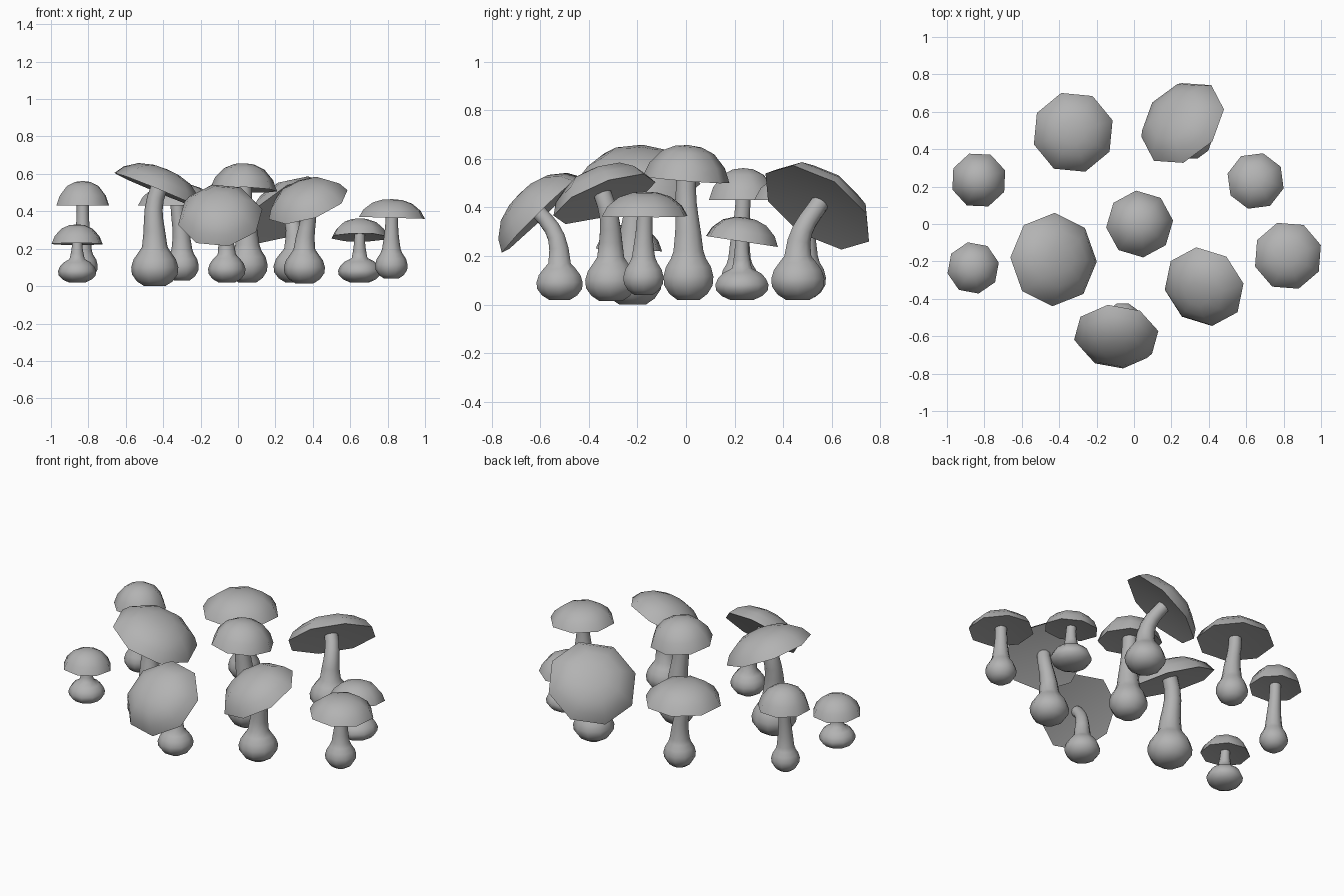
import bpy
import bmesh
from math import cos, sin, pi, radians, sqrt
from mathutils import Vector

cube = bpy.data.objects.get("Cube")
if cube:
    bpy.data.objects.remove(cube, do_unlink=True)

CAP_SIDES = 8
STEM_SIDES = 10
UP = Vector((0, 0, 1))

# One plain grey for everything
grey = bpy.data.materials.new("plain_grey")
grey.use_nodes = True
colour = (0.45, 0.45, 0.45, 1)
grey.diffuse_color = colour
grey.node_tree.nodes["Principled BSDF"].inputs["Base Color"].default_value = colour


def add_ring(bm, centre, normal, radius, sides, phase=0.0):
    """Regular ring of vertices, square to the given normal."""
    turn = UP.rotation_difference(normal)
    ring = []
    for i in range(sides):
        angle = phase + 2 * pi * i / sides
        offset = Vector((cos(angle), sin(angle), 0)) * radius
        ring.append(bm.verts.new(centre + turn @ offset))
    return ring


def bridge(bm, lower, upper):
    count = len(lower)
    for i in range(count):
        j = (i + 1) % count
        bm.faces.new((lower[i], lower[j], upper[j], upper[i]))


def fan(bm, ring, tip):
    vert = bm.verts.new(tip)
    for i in range(len(ring)):
        bm.faces.new((ring[i], ring[(i + 1) % len(ring)], vert))


def finish(bm, name):
    bmesh.ops.recalc_face_normals(bm, faces=bm.faces)
    mesh = bpy.data.meshes.new(name)
    bm.to_mesh(mesh)
    bm.free()
    mesh.materials.append(grey)
    obj = bpy.data.objects.new(name, mesh)
    bpy.context.collection.objects.link(obj)
    bpy.ops.object.select_all(action="DESELECT")
    obj.select_set(True)
    bpy.context.view_layer.objects.active = obj
    bpy.ops.object.shade_smooth_by_angle(angle=radians(60))


def make_cap(name, centre, normal, radius, height, phase):
    bm = bmesh.new()
    # Domed top, as fractions of radius and height
    profile = [(1, 0), (0.87, 0.41), (0.6, 0.79), (0.3, 0.96)]
    rings = [add_ring(bm, centre + normal * height * h, normal, radius * r,
                      CAP_SIDES, phase) for r, h in profile]
    for lower, upper in zip(rings, rings[1:]):
        bridge(bm, lower, upper)
    fan(bm, rings[-1], centre + normal * height)
    # Shallow hollow underside
    fan(bm, rings[0], centre + normal * height * 0.2)
    finish(bm, name)


def make_stem(name, foot, bulb_height, bulb_radius, top, normal):
    bm = bmesh.new()
    # Round bulb standing upright
    profile = [(0, 0.45), (0.12, 0.76), (0.3, 0.97), (0.48, 1),
               (0.68, 0.9), (0.85, 0.7)]
    rings = [add_ring(bm, foot + UP * bulb_height * h, UP, bulb_radius * r,
                      STEM_SIDES) for h, r in profile]
    # Curved stalk that leans over into the cap
    thick = bulb_height * 0.24
    start = foot + UP * bulb_height
    reach = (top - start).length * 0.45
    a, b = start + UP * reach, top - normal * reach
    steps = 5
    for i in range(steps + 1):
        t = i / steps
        s = 1 - t
        point = start * s**3 + a * 3*s*s*t + b * 3*s*t*t + top * t**3
        slope = (a - start) * s*s + (b - a) * 2*s*t + (top - b) * t*t
        flare = 1 + 0.35 * s**3 - 0.12 * t
        rings.append(add_ring(bm, point, slope.normalized(), thick * flare,
                              STEM_SIDES))
    for lower, upper in zip(rings, rings[1:]):
        bridge(bm, lower, upper)
    fan(bm, rings[0], foot)
    bm.faces.new(rings[-1])
    finish(bm, name)


def mushroom(place, foot, bulb, cap, size, lean=(0, 0), phase=0):
    """foot: bulb bottom; bulb: height, radius; cap: rim centre;
    size: cap radius, height; lean: sideways part of the cap direction."""
    normal = Vector((*lean, sqrt(1 - lean[0]**2 - lean[1]**2)))
    centre = Vector(cap)
    make_cap(place + "_mushroom_cap", centre, normal, *size, radians(phase))
    make_stem(place + "_mushroom_stem", Vector(foot), *bulb,
              centre + normal * size[1] * 0.3, normal)


# Upright mushrooms
mushroom("middle", foot=(0.05, 0.01, 0.02), bulb=(0.2, 0.108),
         cap=(0.03, 0, 0.515), size=(0.18, 0.142), lean=(0.04, 0.08), phase=6)
mushroom("back_right", foot=(-0.3, 0.49, 0.03), bulb=(0.17, 0.09),
         cap=(-0.325, 0.49, 0.43), size=(0.22, 0.12), phase=17)
mushroom("far_right_back", foot=(-0.83, 0.22, 0.04), bulb=(0.15, 0.08),
         cap=(-0.83, 0.235, 0.43), size=(0.15, 0.132), phase=20)
mushroom("far_right_front", foot=(-0.86, -0.24, 0.02), bulb=(0.125, 0.102),
         cap=(-0.86, -0.235, 0.225), size=(0.14, 0.105), lean=(0, 0.04),
         phase=12)
mushroom("far_left_back", foot=(0.65, 0.23, 0.02), bulb=(0.13, 0.115),
         cap=(0.65, 0.23, 0.26), size=(0.155, 0.1), lean=(0, 0.15), phase=-15)
mushroom("far_left_front", foot=(0.82, -0.175, 0.04), bulb=(0.155, 0.087),
         cap=(0.823, -0.17, 0.365), size=(0.185, 0.1), lean=(0.03, 0),
         phase=18)

# Leaning mushrooms
mushroom("large_right", foot=(-0.445, -0.22, 0), bulb=(0.21, 0.126),
         cap=(-0.43, -0.19, 0.51), size=(0.25, 0.125), lean=(0.38, 0.04),
         phase=-2)
mushroom("front_left", foot=(0.355, -0.31, 0.015), bulb=(0.18, 0.11),
         cap=(0.375, -0.335, 0.435), size=(0.225, 0.125), lean=(-0.3, -0.35),
         phase=8)
mushroom("front", foot=(-0.06, -0.52, 0.02), bulb=(0.15, 0.1),
         cap=(-0.095, -0.595, 0.37), size=(0.23, 0.125), lean=(-0.06, -0.7),
         phase=10)
mushroom("back_left", foot=(0.305, 0.46, 0.02), bulb=(0.18, 0.115),
         cap=(0.26, 0.54, 0.4), size=(0.255, 0.12), lean=(-0.5, 0.47),
         phase=10)
